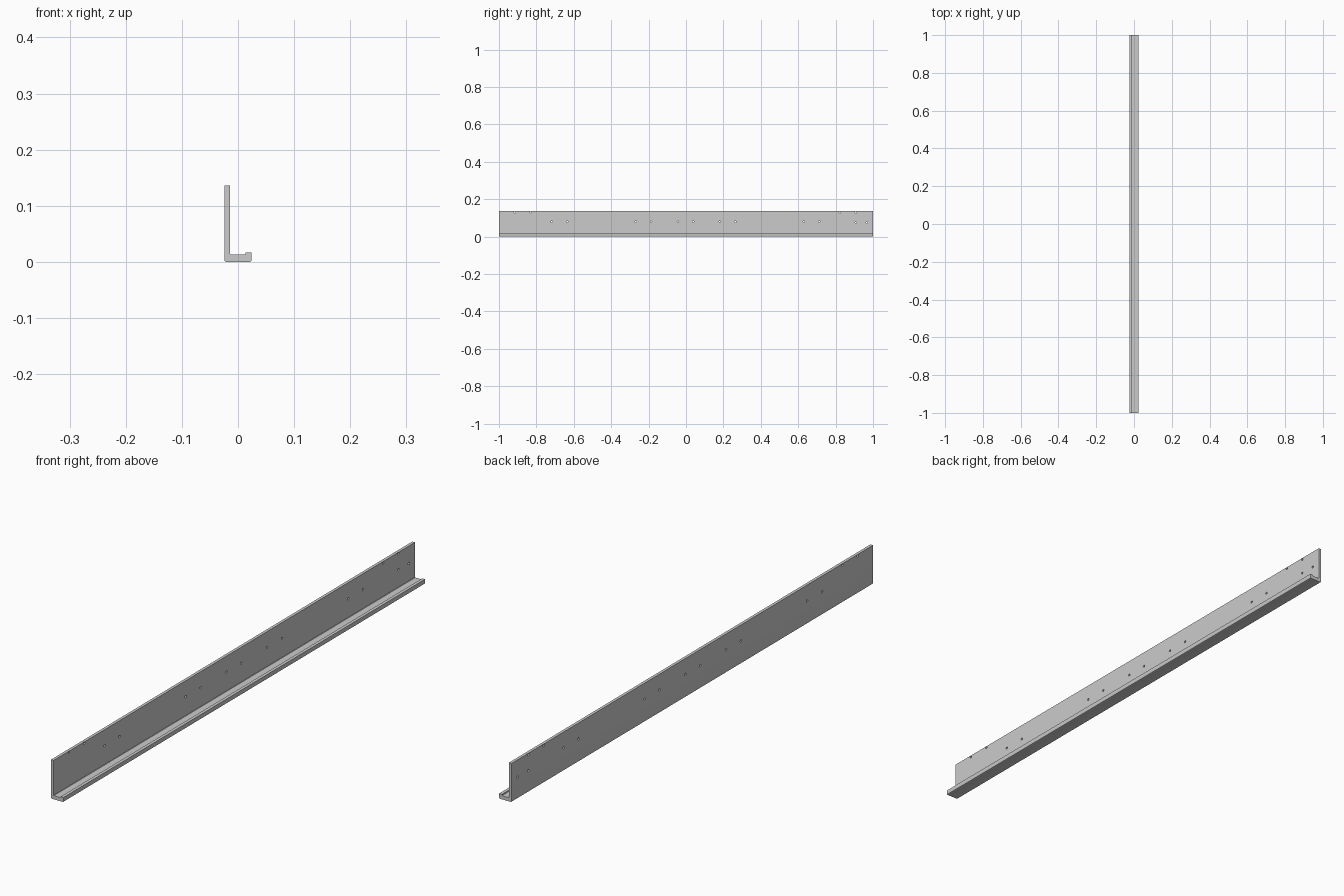
import bpy, bmesh
from mathutils import Matrix

if "Cube" in bpy.data.objects:
    bpy.data.objects.remove(bpy.data.objects["Cube"])


def make_object(name, bm):
    bmesh.ops.recalc_face_normals(bm, faces=bm.faces[:])
    mesh = bpy.data.meshes.new(name)
    bm.to_mesh(mesh)
    bm.free()
    obj = bpy.data.objects.new(name, mesh)
    bpy.context.collection.objects.link(obj)
    return obj


# Cross-section (x, z): tall wall, bottom flange, short upturned lip
profile = [
    (-0.0245, 0.136), (-0.0245, 0.004), (-0.0233, 0.0012), (-0.0205, 0),
    (0.0205, 0), (0.0233, 0.0012), (0.0245, 0.004), (0.0245, 0.017),
    (0.0135, 0.017), (0.0135, 0.0138), (0.0125, 0.013),
    (-0.0130, 0.013), (-0.0142, 0.0142), (-0.0142, 0.136),
]
bm = bmesh.new()
face = bm.faces.new([bm.verts.new((x, -1, z)) for x, z in profile])
ext = bmesh.ops.extrude_face_region(bm, geom=[face])
bmesh.ops.translate(bm, vec=(0, 2, 0),
                    verts=[v for v in ext["geom"] if isinstance(v, bmesh.types.BMVert)])
rail = make_object("channel_rail", bm)

# Bolt holes through the wall, listed by row height
rows = {
    0.080: [-0.718, -0.635, -0.269, -0.187, -0.043, 0.038, 0.181, 0.264, 0.630, 0.712],
    0.131: [-0.915, -0.830, 0.823, 0.908],
    0.075: [0.908, 0.966],
}
bm = bmesh.new()
for z, ys in rows.items():
    for y in ys:
        bmesh.ops.create_cone(
            bm, cap_ends=True, segments=16, radius1=0.0042, radius2=0.0042, depth=0.04,
            matrix=Matrix.Translation((-0.0195, y, z)) @ Matrix.Rotation(1.5707963, 4, 'Y'))
cutter = make_object("hole_cutter", bm)
cutter.hide_render = True

mod = rail.modifiers.new("holes", 'BOOLEAN')
mod.operation = 'DIFFERENCE'
mod.solver = 'EXACT'
mod.object = cutter
bpy.context.view_layer.objects.active = rail
rail.select_set(True)
bpy.ops.object.modifier_apply(modifier=mod.name)
bpy.data.objects.remove(cutter, do_unlink=True)
bpy.ops.object.shade_smooth_by_angle(angle=0.6)
